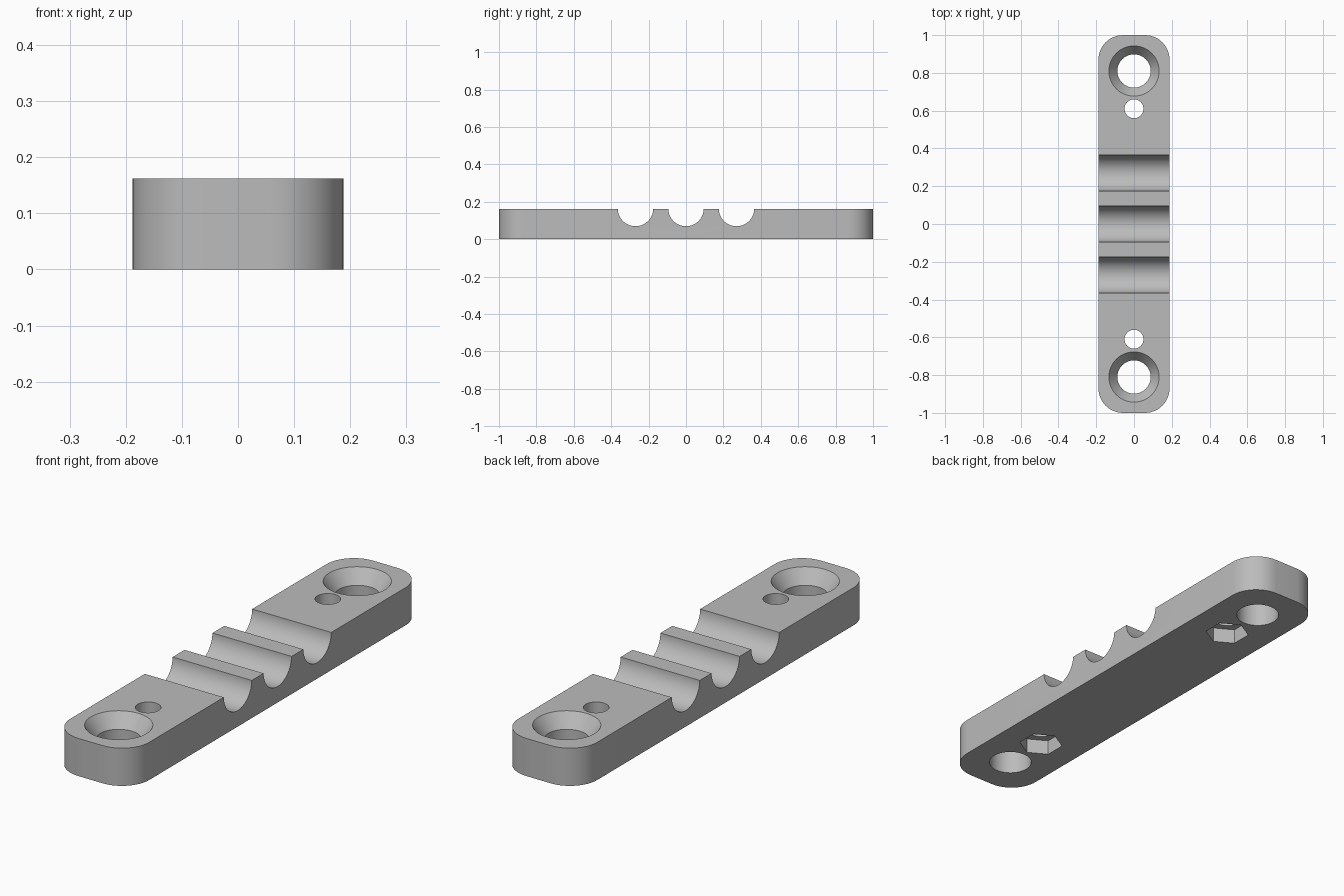
import bpy, bmesh, math
from mathutils import Matrix, Vector

if "Cube" in bpy.data.objects:
    bpy.data.objects.remove(bpy.data.objects["Cube"])

HALF_W, HALF_L, HEIGHT = 0.188, 1.0, 0.162
CORNER_R = 0.13
OVER = 0.05  # how far cutters reach past the surface

grey = bpy.data.materials.new("light grey")
grey.use_nodes = True
colour = (0.5, 0.5, 0.5, 1)
grey.diffuse_color = colour
grey.node_tree.nodes["Principled BSDF"].inputs["Base Color"].default_value = colour


def make_object(name, bm):
    mesh = bpy.data.meshes.new(name)
    bmesh.ops.recalc_face_normals(bm, faces=bm.faces)
    bm.to_mesh(mesh)
    bm.free()
    mesh.materials.append(grey)
    obj = bpy.data.objects.new(name, mesh)
    bpy.context.collection.objects.link(obj)
    return obj


def lathe(name, profile, y, sides=64, turn=0):
    """Closed solid turned about a vertical axis from (radius, z) pairs."""
    bm = bmesh.new()
    rings = []
    for r, z in profile:
        angles = [turn + math.tau * i / sides for i in range(sides)]
        rings.append([bm.verts.new((r * math.cos(a), y + r * math.sin(a), z)) for a in angles])
    for low, high in zip(rings, rings[1:]):
        for i in range(sides):
            j = (i + 1) % sides
            bm.faces.new((low[i], low[j], high[j], high[i]))
    bm.faces.new(rings[0])
    bm.faces.new(rings[-1])
    return make_object(name, bm)


# Bar with rounded corners
bm = bmesh.new()
outline = []
for k, (sx, sy) in enumerate([(1, 1), (-1, 1), (-1, -1), (1, -1)]):
    centre = Vector((sx * (HALF_W - CORNER_R), sy * (HALF_L - CORNER_R), 0))
    for i in range(13):
        a = math.pi / 2 * (k + i / 12)
        outline.append(bm.verts.new(centre + CORNER_R * Vector((math.cos(a), math.sin(a), 0))))
base = bm.faces.new(outline)
top = bmesh.ops.extrude_face_region(bm, geom=[base])["geom"]
bmesh.ops.translate(bm, vec=(0, 0, HEIGHT), verts=[v for v in top if isinstance(v, bmesh.types.BMVert)])
bar = make_object("clamp_bar", bm)

cutters = []

# Three half-round cable grooves across the bar
for y in (-0.27, 0, 0.27):
    bm = bmesh.new()
    place = Matrix.Translation((0, y, HEIGHT + 0.002)) @ Matrix.Rotation(math.pi / 2, 4, "Y")
    bmesh.ops.create_cone(bm, cap_ends=True, segments=64, radius1=0.095, radius2=0.095,
                          depth=2 * HALF_W + 2 * OVER, matrix=place)
    cutters.append(make_object("groove_cutter", bm))

# Countersunk holes, pilot holes and hexagonal nut pockets at both ends
SINK_Z, SINK_R, BORE_R = 0.103, 0.133, 0.088
slope = (SINK_R - BORE_R) / (HEIGHT - SINK_Z)
for side in (-1, 1):
    cutters.append(lathe("countersink_cutter", [
        (BORE_R, -OVER), (BORE_R, SINK_Z), (SINK_R + slope * OVER, HEIGHT + OVER)], side * 0.81))
    cutters.append(lathe("small_hole_cutter", [(0.05, -OVER), (0.05, HEIGHT + OVER)], side * 0.61, 48))
    cutters.append(lathe("nut_pocket_cutter", [(0.09, -OVER), (0.09, 0.065)],
                         side * 0.61, 6, math.pi / 6))

bpy.context.view_layer.objects.active = bar
bar.select_set(True)
for cutter in cutters:
    cut = bar.modifiers.new("cut", "BOOLEAN")
    cut.operation = "DIFFERENCE"
    cut.solver = "EXACT"
    cut.object = cutter
    bpy.ops.object.modifier_apply(modifier=cut.name)
for cutter in cutters:
    bpy.data.objects.remove(cutter)

# Smooth curved walls, crisp rims
bpy.ops.object.select_all(action="DESELECT")
bar.select_set(True)
bpy.ops.object.shade_smooth_by_angle(angle=math.radians(30))
